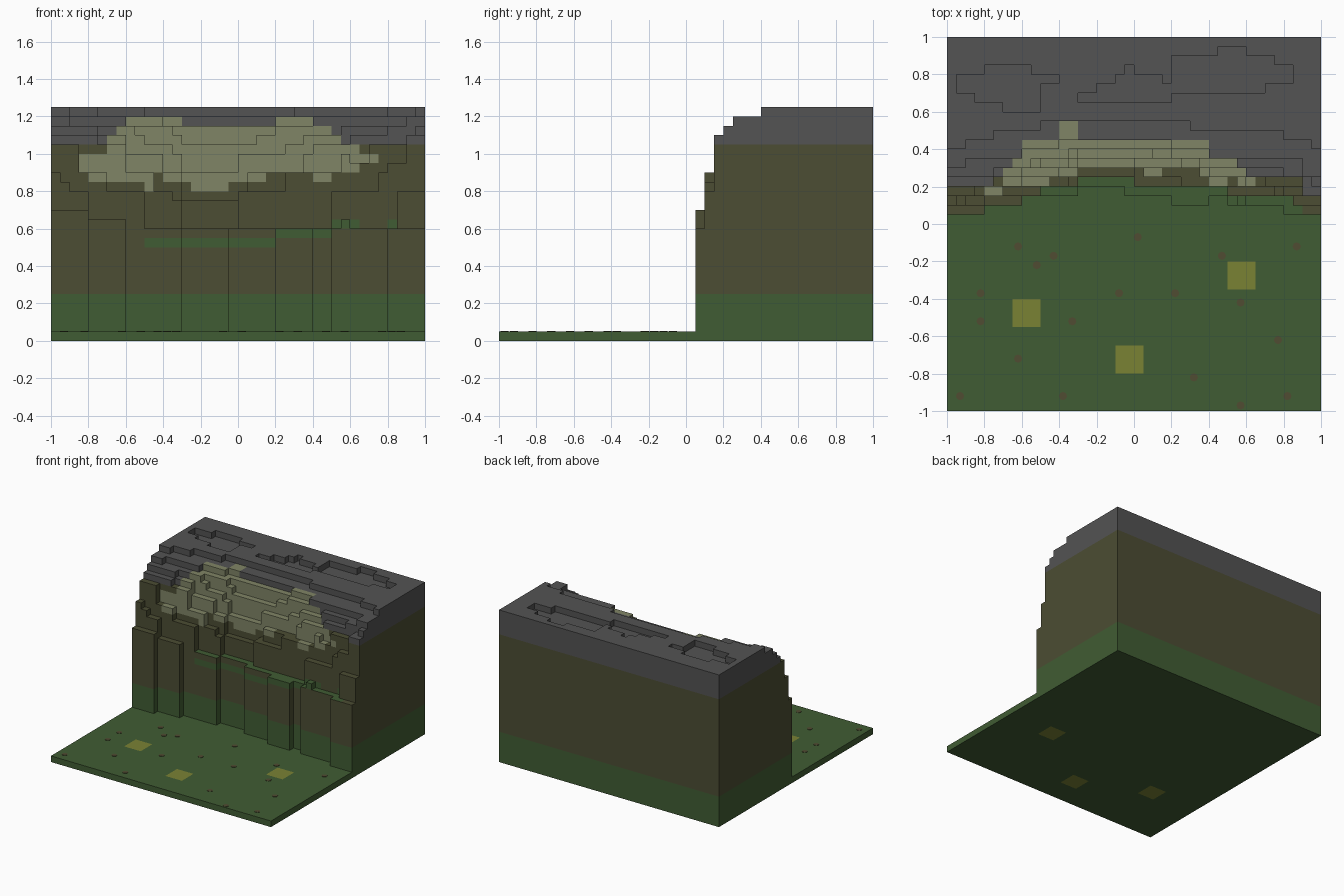
import bpy, bmesh
from mathutils import Matrix

if "Cube" in bpy.data.objects:
    bpy.data.objects.remove(bpy.data.objects["Cube"], do_unlink=True)

N, S = 40, 0.05          # cells per side, cell size


def material(name, rgb):
    lin = [((c / 255 + 0.055) / 1.055) ** 2.4 for c in rgb] + [1.0]
    m = bpy.data.materials.new(name)
    m.use_nodes = True
    m.diffuse_color = lin
    bsdf = m.node_tree.nodes["Principled BSDF"]
    bsdf.inputs["Base Color"].default_value = lin
    bsdf.inputs["Roughness"].default_value = 0.9
    return m


MATS = [material("grass green", (64, 92, 51)), material("earth brown", (76, 77, 51)),
        material("rock grey", (83, 83, 83)), material("pale sandstone", (128, 133, 102)),
        material("flower yellow", (122, 130, 52)), material("soil brown", (80, 76, 50))]
GRASS, EARTH, ROCK, SAND, FLOWER, SOIL = range(6)

# Terraces: height, then (x start, front edge y) steps from left to right
SHELF = [(-1, .05), (-.8, .1), (-.6, .15), (-.3, .2), (-.05, .15), (.2, .1), (.4, .15), (.5, .1), (.8, .05)]
TERRACES = [
    (.60, SHELF),
    (.80, [(-1, .1), (-.8, .15), (-.5, .2), (-.3, .25), (0, .2), (.5, .15), (.85, .1)]),
    (.90, [(-1, .1), (-.95, .15), (-.7, .2), (-.45, .25), (-.3, .3), (.05, .25), (.25, .2), (.75, .15)]),
    (1.0, [(-1, .15), (-.85, .2), (-.65, .25), (-.4, .3), (-.3, .35), (0, .3), (.35, .25), (.55, .2), (.8, .15)]),
    (1.05, [(-1, .15), (-.85, .2), (-.6, .3), (-.35, .35), (.25, .3), (.4, .25), (.7, .2), (.9, .15)]),
    (1.10, [(-1, .2), (-.75, .25), (-.6, .3), (-.5, .35), (-.3, .4), (.1, .35), (.35, .3), (.6, .25), (.9, .15)]),
    (1.15, [(-1, .25), (-.75, .3), (-.55, .35), (-.35, .4), (.2, .35), (.55, .3), (.8, .25), (.95, .2)]),
    (1.20, [(-1, .3), (-.9, .35), (-.6, .4), (-.4, .45), (.2, .4), (.4, .35), (.9, .25)]),
    (1.25, [(-1, .4), (-.9, .45), (-.75, .5), (-.5, .55), (.3, .5), (.8, .45), (.95, .4)]),
]
# Shallow hollows in the plateau: x0, x1, y0, y1
HOLLOWS = [(-.95, -.5, .7, .8), (-.8, -.55, .8, .85), (-.5, -.4, .75, .8), (-.85, -.5, .65, .7),
           (-.7, -.5, .6, .65), (-.3, .2, .65, .7), (-.2, .25, .7, .75), (-.1, .15, .75, .8),
           (-.05, 0, .8, .85), (.2, .75, .75, .9), (.45, .6, .9, .95), (.75, .85, .75, .85),
           (.25, .7, .7, .75)]
FLOWERS = [(-.65, -.5, -.55, -.4), (.5, .65, -.35, -.2), (-.1, .05, -.8, -.65)]
# Sandstone outcrop: x ranges for each voxel row, keyed by row number
OUTCROP = {16: [(-.5, -.45), (-.25, -.05)], 17: [(-.8, -.45), (-.4, .15), (.4, .5)],
           18: [(-.85, .65)], 19: [(-.85, .75)], 20: [(-.7, .65)], 21: [(-.7, .55)],
           22: [(-.65, .5)], 23: [(-.6, .4)]}
# Grass streak on the cliff face
STREAK = {10: [(-.5, .2)], 11: [(.2, .5)], 12: [(.5, .65), (.8, .85)]}


def centre(i):
    return -1 + S * (i + .5)


def edge(steps, x):
    return [y for start, y in steps if start < x][-1]


def inside(rects, x, y):
    return any(a < x < b and c < y < d for a, b, c, d in rects)


def in_row(rows, k, x):
    return any(a < x < b for a, b in rows.get(k, []))


def level(i, j):
    """Height of a column in voxels."""
    if not (0 <= i < N and 0 <= j < N):
        return 0
    x, y = centre(i), centre(j)
    z = .05
    for n, (h, steps) in enumerate(TERRACES):
        if y > edge(steps, x):
            if n == 0:
                h = .7 if x < -.8 else .65 if x < -.55 or .55 < x < .6 else .6
            elif n == 1:
                h = .85 if x < -.9 else .75 if -.35 < x < 0 else .8
            elif n == 3 and (x < -.7 or x > .6):
                h = .95
            z = max(z, h)
    if inside(HOLLOWS, x, y):
        z = 1.2
    return round(z / S)


def colour(x, y, k, top):
    """Colour of the voxel in row k."""
    if inside(FLOWERS, x, y):
        return FLOWER
    if k < 5:
        return GRASS
    if y < .6 and (in_row(STREAK, k, x) or (top and k in (11, 12) and -.5 < x < .9)):
        return GRASS
    if y < (.55 if -.4 < x < -.3 else .45) and in_row(OUTCROP, k, x):
        return SAND
    return EARTH if k < 21 else ROCK


H = {(i, j): level(i, j) for i in range(-1, N + 1) for j in range(-1, N + 1)}


def build(name, cells):
    bm = bmesh.new()

    def quad(pts, mat):
        f = bm.faces.new([bm.verts.new((-1 + S * a, -1 + S * b, S * c)) for a, b, c in pts])
        f.material_index = mat

    for i, j in cells:
        x, y, h = centre(i), centre(j), H[i, j]
        a, b = i + 1, j + 1
        quad([(i, j, h), (a, j, h), (a, b, h), (i, b, h)], colour(x, y, h - 1, True))
        quad([(i, j, 0), (i, b, 0), (a, b, 0), (a, j, 0)], colour(x, y, 0, False))
        # Exposed walls on each side
        for di, dj, p, q in ((0, -1, (i, j), (a, j)), (1, 0, (a, j), (a, b)),
                             (0, 1, (a, b), (i, b)), (-1, 0, (i, b), (i, j))):
            for k in range(H[i + di, j + dj], h):
                quad([(*p, k), (*q, k), (*q, k + 1), (*p, k + 1)], colour(x, y, k, False))
    bmesh.ops.remove_doubles(bm, verts=bm.verts, dist=1e-4)
    bmesh.ops.dissolve_limit(bm, angle_limit=.01, verts=bm.verts, edges=bm.edges, delimit={'MATERIAL'})
    finish(name, bm)


def finish(name, bm):
    me = bpy.data.meshes.new(name)
    bm.to_mesh(me)
    bm.free()
    for m in MATS:
        me.materials.append(m)
    bpy.context.collection.objects.link(bpy.data.objects.new(name, me))


# Meadow slab and terraced cliff
grid = [(i, j) for i in range(N) for j in range(N)]
build("meadow", [c for c in grid if H[c] == 1])
build("cliff", [c for c in grid if H[c] > 1])

# Soil specks scattered over the meadow
SPECKS = [(-.62, -.12), (-.52, -.22), (-.43, -.17), (.02, -.07), (.47, -.17), (.87, -.12), (-.82, -.37),
          (-.82, -.52), (-.33, -.52), (-.08, -.37), (.22, -.37), (.57, -.42), (.77, -.62), (-.62, -.72),
          (.32, -.82), (-.93, -.92), (-.38, -.92), (.82, -.92), (.57, -.97)]
bm = bmesh.new()
for x, y in SPECKS:
    bmesh.ops.create_cone(bm, cap_ends=True, segments=8, radius1=.022, radius2=.022, depth=.004,
                          matrix=Matrix.Translation((x, y, .051)))
for f in bm.faces:
    f.material_index = SOIL
finish("soil_specks", bm)
